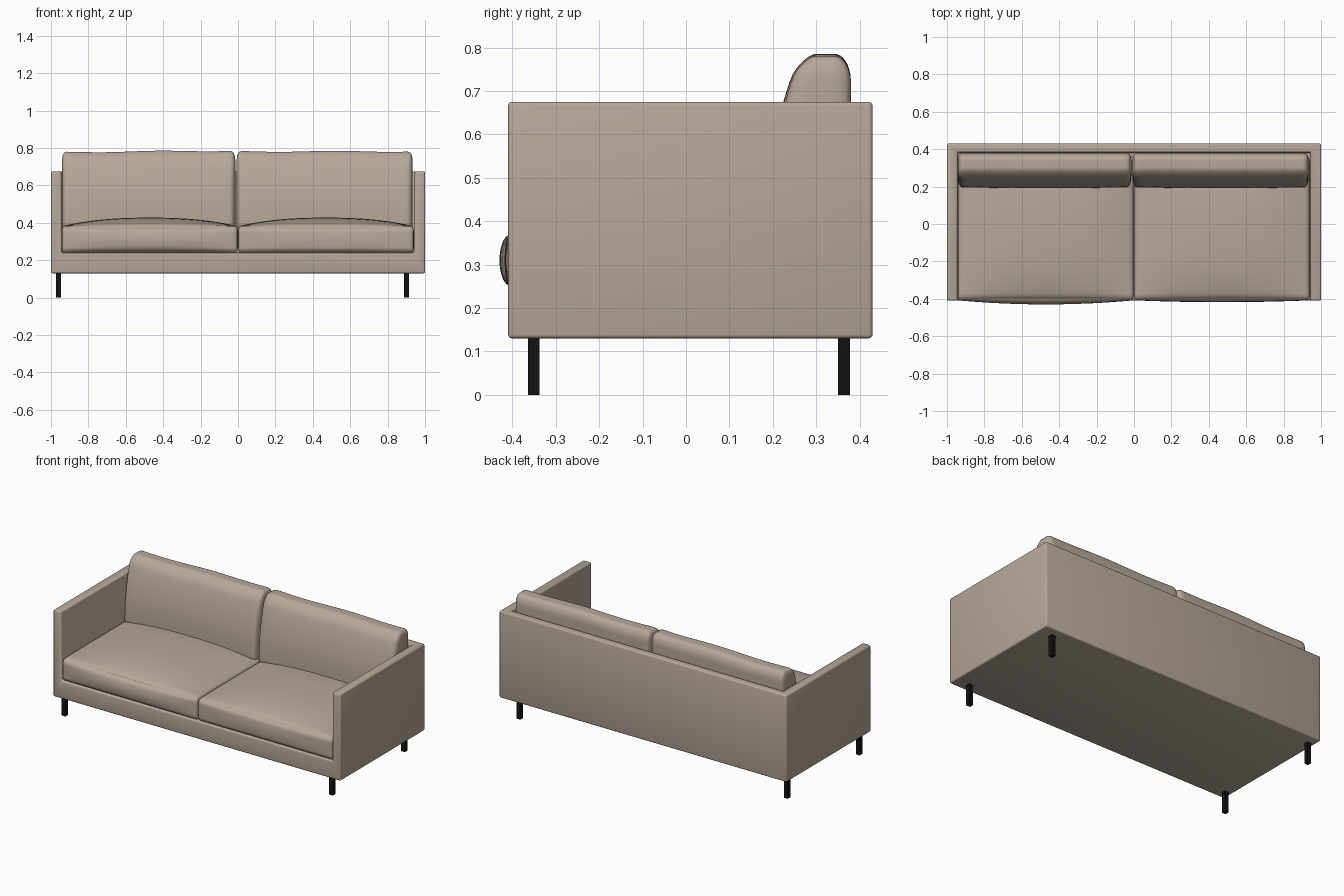
import bpy, bmesh, math
from mathutils import Vector

if "Cube" in bpy.data.objects:
    bpy.data.objects.remove(bpy.data.objects["Cube"])


def material(name, rgb):
    m = bpy.data.materials.new(name)
    m.diffuse_color = (*rgb, 1)
    m.use_nodes = True
    m.node_tree.nodes["Principled BSDF"].inputs["Base Color"].default_value = m.diffuse_color
    return m


FABRIC = material("beige fabric", (0.47, 0.39, 0.32))
BLACK = material("black metal", (0.006, 0.006, 0.006))


def add_object(name, bm, mat):
    me = bpy.data.meshes.new(name)
    bm.to_mesh(me)
    bm.free()
    ob = bpy.data.objects.new(name, me)
    bpy.context.collection.objects.link(ob)
    me.materials.append(mat)
    return ob


def box(name, lo, hi, mat):
    bm = bmesh.new()
    bmesh.ops.create_cube(bm, size=1)
    lo, hi = Vector(lo), Vector(hi)
    for v in bm.verts:
        v.co = (lo + hi) / 2 + v.co * (hi - lo)
    return add_object(name, bm, mat)


def smooth(ob, angle=40):
    bpy.ops.object.select_all(action='DESELECT')
    ob.select_set(True)
    bpy.context.view_layer.objects.active = ob
    bpy.ops.object.shade_smooth_by_angle(angle=math.radians(angle))


def cushion(name, lo, hi, radii, deform):
    """Rounded box with dense edges; deform(p, u, v, w) puffs each point."""
    bm = bmesh.new()
    bmesh.ops.create_cube(bm, size=2)
    bmesh.ops.subdivide_edges(bm, edges=bm.edges[:], cuts=27, use_grid_fill=True)
    for vert in bm.verts:
        uvw = [math.sin(c * math.pi / 2) for c in vert.co]
        q, d = Vector(), Vector()
        for i in range(3):
            p = (lo[i] + hi[i]) / 2 + uvw[i] * (hi[i] - lo[i]) / 2
            q[i] = min(max(p, lo[i] + radii[i]), hi[i] - radii[i])
            d[i] = (p - q[i]) / radii[i]
        if d.length > 1e-6:
            d.normalize()
        p = Vector([q[i] + radii[i] * d[i] for i in range(3)])
        vert.co = deform(p, *uvw)
    ob = add_object(name, bm, FABRIC)
    smooth(ob, 60)
    return ob


# Frame: one box hollowed out to leave base, arms and back
frame = box("frame", (-1, -0.41, 0.13), (1, 0.43, 0.675), FABRIC)
cutter = box("frame_cutter", (-0.944, -0.6, 0.24), (0.944, 0.383, 0.9), FABRIC)
cutter.hide_render = True
cut = frame.modifiers.new("hollow", 'BOOLEAN')
cut.operation = 'DIFFERENCE'
cut.solver = 'EXACT'
cut.object = cutter
bev = frame.modifiers.new("soft edges", 'BEVEL')
bev.width = 0.009
bev.segments = 3
bpy.context.view_layer.objects.active = frame
bpy.ops.object.modifier_apply(modifier=cut.name)
bpy.ops.object.modifier_apply(modifier=bev.name)
bpy.data.objects.remove(cutter)
smooth(frame)


# Seat cushions: crowned top, bulging front
def seat_shape(bulge):
    def f(p, u, v, w):
        crown = 0.045 * (1 - abs(u) ** 2.4) * (1 - abs(v) ** 3)
        p.z += crown * max(0, (p.z - 0.24) / 0.14)
        if v < 0:
            p.y -= bulge * v * v * (1 - u * u) * (1 - w * w)
        return p
    return f


# Back cushions: vertical back, front face leaning back towards the top
def back_shape(tilt):
    def f(p, u, v, w):
        t = (p.z - 0.34) / 0.44
        p.y += 0.068 * t ** 2.5 * (0.38 - p.y) / 0.185
        p.z += max(0, t) * (tilt * u + 0.003 * math.sin(5 * u + 1))
        if v < 0:
            p.y -= 0.006 * (1 - u * u) * (1 - w * w)
        return p
    return f


for side, x0, x1, bulge, tilt in (("left", -0.942, -0.001, 0.022, 0.004),
                                  ("right", 0.001, 0.94, 0.010, 0.0)):
    cushion(side + "_seat_cushion", (x0, -0.408, 0.238), (x1, 0.36, 0.382),
            (0.014, 0.03, 0.03), seat_shape(bulge))
    cushion(side + "_back_cushion", (x0 if x0 < 0 else -0.008, 0.195, 0.34),
            (x1 - 0.006 if x1 > 0.5 else -0.014, 0.38, 0.782),
            (0.022, 0.06, 0.06), back_shape(tilt))

# Four slim square legs
for fb, y in (("front", -0.351), ("back", 0.364)):
    for side, x in (("left", -0.959), ("right", 0.902)):
        box(f"{fb}_{side}_leg", (x - 0.0135, y - 0.0135, 0),
            (x + 0.0135, y + 0.0135, 0.132), BLACK)
